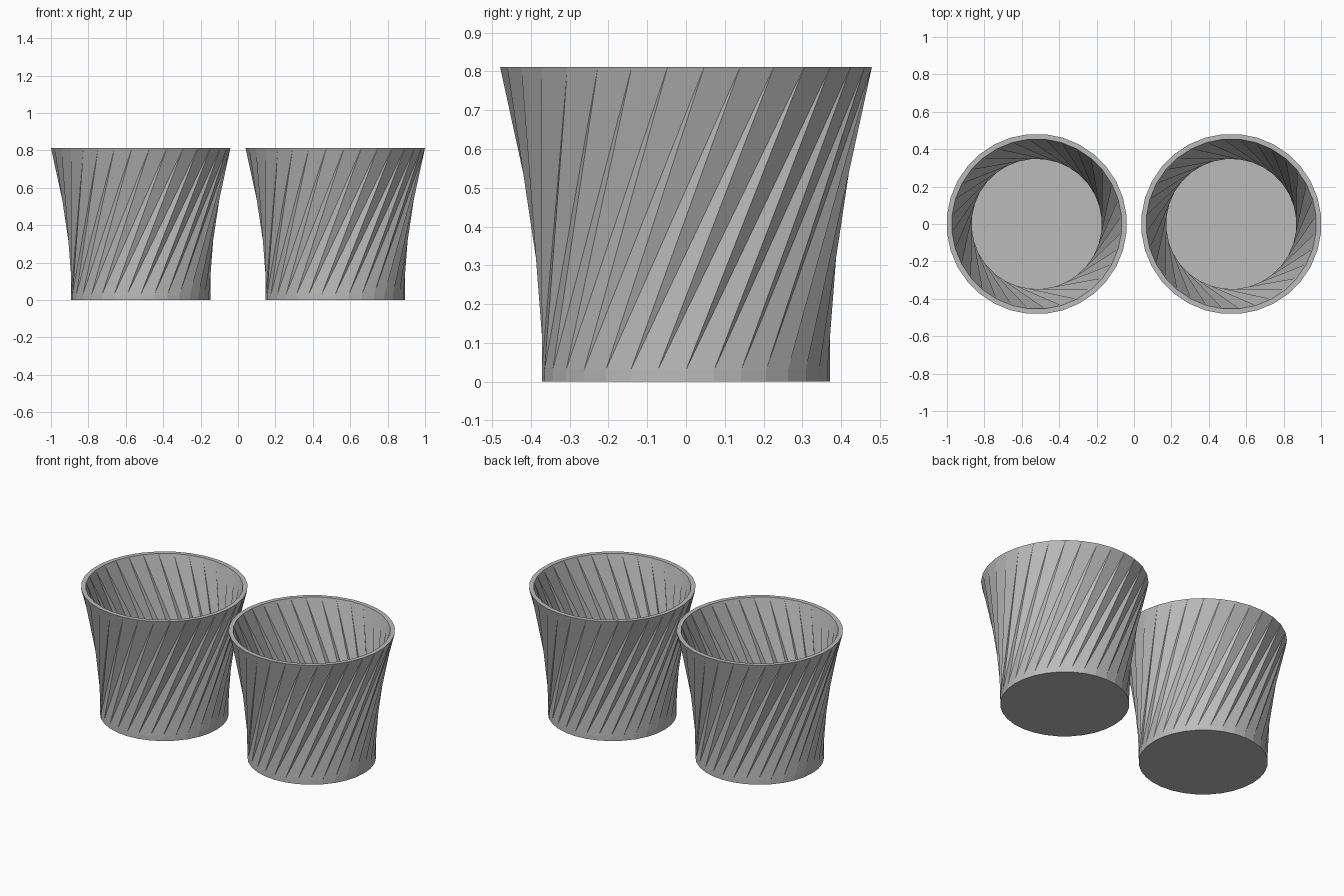
import bpy, bmesh
from math import sin, cos, tau

SIDES = 32
STEP = tau / SIDES
TWIST = 3.5 * STEP          # turn between foot and rim

old = bpy.data.objects.get("Cube")
if old:
    bpy.data.objects.remove(old, do_unlink=True)

grey = bpy.data.materials.new("plain_grey")
grey.use_nodes = True
colour = (0.5, 0.5, 0.5, 1)
grey.diffuse_color = colour
grey.node_tree.nodes["Principled BSDF"].inputs["Base Color"].default_value = colour


def ring(bm, radius, z, turn=0.0):
    return [bm.verts.new((radius * cos(k * STEP + turn), radius * sin(k * STEP + turn), z))
            for k in range(SIDES)]


def straight_band(bm, low, high):
    for k in range(SIDES):
        n = (k + 1) % SIDES
        bm.faces.new((low[k], low[n], high[n], high[k]))


def twisted_band(bm, low, high):
    # Alternating long triangles give a ridge and a groove per side
    for k in range(SIDES):
        n = (k + 1) % SIDES
        bm.faces.new((low[k], low[n], high[n]))
        bm.faces.new((low[k], high[n], high[k]))


def make_cup(name, x):
    bm = bmesh.new()
    # Outside: foot, short plain band, twisted wall
    foot = ring(bm, 0.372, 0)
    band = ring(bm, 0.372, 0.03)
    rim_out = ring(bm, 0.482, 0.812, TWIST)
    # Inside: floor and twisted wall
    rim_in = ring(bm, 0.455, 0.812, TWIST)
    floor = ring(bm, 0.352, 0.03)
    bm.faces.new(foot)
    straight_band(bm, foot, band)
    twisted_band(bm, band, rim_out)
    straight_band(bm, rim_out, rim_in)
    twisted_band(bm, floor, rim_in)
    bm.faces.new(floor)
    bmesh.ops.recalc_face_normals(bm, faces=bm.faces)
    mesh = bpy.data.meshes.new(name)
    bm.to_mesh(mesh)
    bm.free()
    mesh.materials.append(grey)
    cup = bpy.data.objects.new(name, mesh)
    cup.location.x = x
    bpy.context.collection.objects.link(cup)


for side, name in ((1, "left_cup"), (-1, "right_cup")):
    make_cup(name, side * 0.52)
